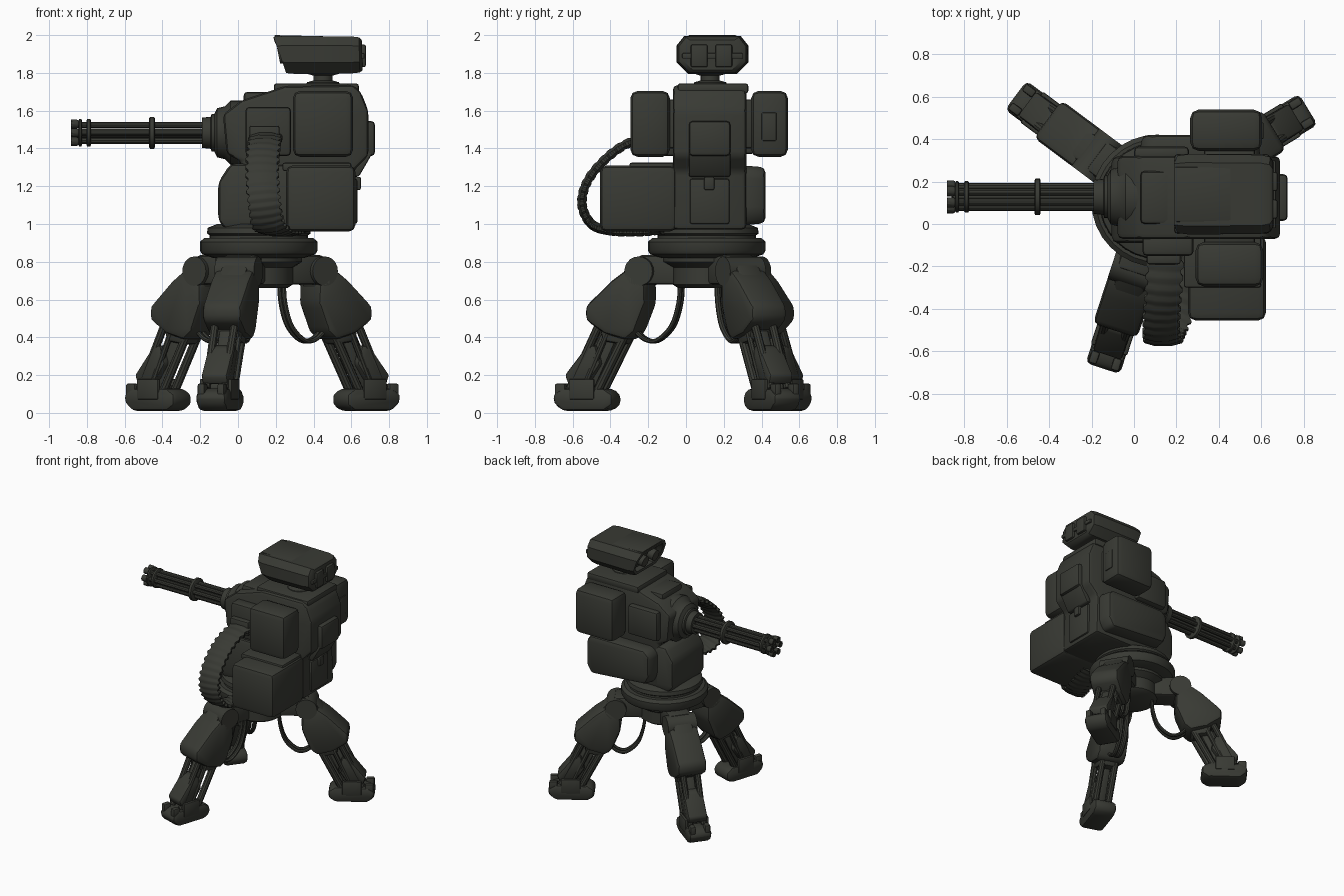
import bpy, bmesh, math
from mathutils import Vector, Matrix

olive = bpy.data.materials.new("dark_olive_metal")
olive.diffuse_color = (0.040, 0.042, 0.034, 1)
I = Matrix.Identity(4)


def finish(name, bm, matrix=I, bevel=0.0, segs=2):
    """Bevel, smooth by angle and link a part."""
    bmesh.ops.recalc_face_normals(bm, faces=bm.faces)
    if bevel:
        edges = [e for e in bm.edges if e.calc_face_angle(0) > 0.3]
        bmesh.ops.bevel(bm, geom=edges, offset=bevel, segments=segs, profile=0.5,
                        affect='EDGES', clamp_overlap=True)
    bm.transform(matrix)
    bmesh.ops.recalc_face_normals(bm, faces=bm.faces)
    for f in bm.faces:
        f.smooth = True
    for e in bm.edges:
        e.smooth = e.calc_face_angle(0) < math.radians(35)
    me = bpy.data.meshes.new(name)
    bm.to_mesh(me)
    bm.free()
    me.materials.append(olive)
    ob = bpy.data.objects.new(name, me)
    bpy.context.collection.objects.link(ob)
    return ob


def prism(name, pts, y0, y1, bevel=0.02, matrix=I, taper=1.0):
    """Extrude an x-z outline from y0 to y1; taper scales the y1 end."""
    bm = bmesh.new()
    cx = sum(p[0] for p in pts) / len(pts)
    cz = sum(p[1] for p in pts) / len(pts)
    a = [bm.verts.new((x, y0, z)) for x, z in pts]
    b = [bm.verts.new((cx + (x - cx) * taper, y1, cz + (z - cz) * taper)) for x, z in pts]
    n = len(pts)
    bm.faces.new(a)
    bm.faces.new(b)
    for i in range(n):
        j = (i + 1) % n
        bm.faces.new((a[i], a[j], b[j], b[i]))
    return finish(name, bm, matrix, bevel)


def box(name, x, y, z, bevel=0.015, matrix=I):
    return prism(name, [(x[0], z[0]), (x[1], z[0]), (x[1], z[1]), (x[0], z[1])],
                 y[0], y[1], bevel, matrix)


def rings_to_mesh(name, rings, matrix=I):
    bm = bmesh.new()
    vs = [[bm.verts.new(p) for p in r] for r in rings]
    n = len(vs[0])
    for a, b in zip(vs, vs[1:]):
        for i in range(n):
            j = (i + 1) % n
            bm.faces.new((a[i], a[j], b[j], b[i]))
    bm.faces.new(vs[0])
    bm.faces.new(vs[-1])
    return finish(name, bm, matrix)


def lathe(name, origin, direction, prof, seg=24, matrix=I):
    """Revolve (radius, distance) pairs around a directed axis."""
    m = Matrix.Translation(origin) @ Vector(direction).to_track_quat('Z', 'Y').to_matrix().to_4x4()
    rings = [[(r * math.cos(k * math.tau / seg), r * math.sin(k * math.tau / seg), h)
              for k in range(seg)] for r, h in prof]
    return rings_to_mesh(name, rings, matrix @ m)


def rod(name, p0, p1, r, seg=12, matrix=I):
    d = Vector(p1) - Vector(p0)
    return lathe(name, p0, d, [(r, 0), (r, d.length)], seg, matrix)


def sweep(name, pts, side, w, h, steps, seg=8, ribs=0.0, matrix=I):
    """Sweep a w x h oval along a smooth path; ribs swells alternate pairs of rings."""
    P = [Vector(p) for p in pts]
    P = [2 * P[0] - P[1]] + P + [2 * P[-1] - P[-2]]
    line = []
    for i in range(1, len(P) - 2):
        for k in range(steps):
            t = k / steps
            a, b, c, d = P[i - 1:i + 3]
            line.append(0.5 * (2 * b + (c - a) * t + (2 * a - 5 * b + 4 * c - d) * t * t
                               + (3 * b - a - 3 * c + d) * t ** 3))
    line.append(P[-2])
    rings = []
    for i, p in enumerate(line):
        t = (line[min(i + 1, len(line) - 1)] - line[max(i - 1, 0)]).normalized()
        s = Vector(side)
        s = (s - t * s.dot(t)).normalized()
        u = t.cross(s)
        g = 1 + (ribs if i % 4 < 2 else 0)
        rings.append([p + s * w * g * math.cos((k + .5) * math.tau / seg)
                      + u * h * g * math.sin((k + .5) * math.tau / seg) for k in range(seg)])
    return rings_to_mesh(name, rings, matrix)


# Turntable and hub
C = (0.11, 0.11, 0)
lathe("turntable", C, (0, 0, 1), [(0.24, 0.82), (0.30, 0.84), (0.312, 0.86), (0.312, 0.905),
      (0.29, 0.925), (0.26, 0.925), (0.26, 0.94), (0.275, 0.95), (0.27, 0.98), (0.22, 1.0)], 32)
lathe("leg_hub", C, (0, 0, 1), [(0.15, 0.66), (0.18, 0.68), (0.18, 0.77), (0.23, 0.80), (0.23, 0.85)], 24)

# Three legs, built in a radial frame: x outward, z up
for n, deg in enumerate((143.3, 31.2, 252)):
    M = Matrix.Translation(C) @ Matrix.Rotation(math.radians(deg), 4, 'Z')
    tag = f"leg_{n + 1}_"
    box(tag + "hub_arm", (0.10, 0.36), (-0.085, 0.085), (0.68, 0.835), 0.02, M)
    rod(tag + "shoulder_joint", (0.345, -0.11, 0.75), (0.345, 0.11, 0.75), 0.078, 20, M)
    prism(tag + "thigh_core", [(0.28, 0.74), (0.40, 0.80), (0.60, 0.56), (0.56, 0.38), (0.44, 0.36)],
          -0.075, 0.075, 0.02, M)
    prism(tag + "thigh_armour", [(0.31, 0.69), (0.41, 0.765), (0.50, 0.70), (0.645, 0.565), (0.645, 0.49),
          (0.54, 0.42), (0.42, 0.385), (0.37, 0.43), (0.31, 0.58)], -0.11, 0.11, 0.028, M)
    prism(tag + "shin_core", [(0.47, 0.44), (0.56, 0.46), (0.71, 0.14), (0.62, 0.12)], -0.035, 0.035, 0.01, M)
    for s in (-1, 1):
        rod(tag + "front_piston", (0.58, s * 0.055, 0.47), (0.745, s * 0.05, 0.13), 0.022, 10, M)
        rod(tag + "rear_piston", (0.44, s * 0.05, 0.41), (0.59, s * 0.05, 0.12), 0.024, 10, M)
        rod(tag + "shin_rod", (0.53, s * 0.065, 0.43), (0.67, s * 0.06, 0.12), 0.016, 8, M)
        box(tag + "ankle_plate", (0.60, 0.74), (s * 0.078 - 0.012, s * 0.078 + 0.012), (0.07, 0.18), 0.008, M)
        box(tag + "toe_lug", (0.765, 0.825), (s * 0.055 - 0.02, s * 0.055 + 0.02), (0.08, 0.155), 0.01, M)
    prism(tag + "shin_guard", [(0.60, 0.36), (0.65, 0.35), (0.77, 0.20), (0.75, 0.15), (0.63, 0.17), (0.57, 0.26)],
          -0.072, 0.072, 0.015, M)
    rod(tag + "ankle_joint", (0.67, -0.08, 0.135), (0.67, 0.08, 0.135), 0.045, 16, M)
    prism(tag + "foot", [(0.50, 0.04), (0.50, 0.10), (0.55, 0.13), (0.78, 0.13), (0.835, 0.10),
          (0.83, 0.05), (0.78, 0.01), (0.55, 0.01)], -0.085, 0.085, 0.025, M)
    for s in (-1, 1):
        sweep(tag + "cable", [(0.14, s * 0.02, 0.70), (0.15, s * 0.02, 0.58), (0.19, s * 0.02, 0.46),
              (0.27, s * 0.02, 0.385), (0.34, s * 0.02, 0.39), (0.41, s * 0.02, 0.45)], (0, 1, 0),
              0.017, 0.012, 5, 8, 0, M)

# Main body
prism("body_column", [(-0.06, 1.37), (-0.08, 1.58), (0.02, 1.655), (0.25, 1.73), (0.61, 1.735), (0.65, 1.70),
      (0.69, 1.60), (0.69, 1.36), (0.61, 1.28), (0.62, 0.97), (0.0, 0.97), (0.02, 1.33)], -0.07, 0.32, 0.025)
prism("lower_body", [(-0.07, 0.97), (-0.105, 1.02), (-0.105, 1.22), (-0.04, 1.32), (0.60, 1.31), (0.60, 0.97)],
      -0.09, 0.32, 0.03)
box("body_top_plate", (0.19, 0.64), (-0.045, 0.33), (1.69, 1.745), 0.015)
box("front_top_block", (0.03, 0.20), (0.0, 0.25), (1.62, 1.70), 0.02)
box("rear_hatch", (0.66, 0.725), (0.015, 0.235), (1.36, 1.545), 0.02)
prism("rear_hatch_lower", [(0.64, 1.38), (0.715, 1.38), (0.64, 1.25), (0.60, 1.25)], 0.015, 0.235, 0.01)
box("rear_lower_panel", (0.59, 0.632), (0.02, 0.23), (1.0, 1.24), 0.012)
box("rear_latch", (0.60, 0.65), (0.095, 0.15), (1.18, 1.25), 0.008)
box("left_cheek", (0.0, 0.26), (0.30, 0.365), (1.37, 1.60), 0.02)
box("feed_block", (0.04, 0.28), (-0.15, -0.05), (1.36, 1.62), 0.02)
box("feed_mouth", (0.06, 0.22), (-0.19, -0.13), (1.41, 1.52), 0.012)

# Side pods
prism("left_lower_pod", [(0.05, 1.03), (0.02, 1.10), (0.02, 1.27), (0.07, 1.31), (0.56, 1.31), (0.60, 1.27),
      (0.60, 1.06), (0.56, 0.99)], 0.30, 0.42, 0.035, taper=0.93)
box("ammo_box", (0.255, 0.622), (-0.455, -0.05), (0.96, 1.31), 0.035)
box("ammo_box_lid", (0.235, 0.60), (-0.30, -0.05), (1.28, 1.325), 0.012)
box("right_upper_pod", (0.29, 0.61), (-0.295, -0.085), (1.355, 1.705), 0.04)
box("left_upper_pod", (0.265, 0.605), (0.345, 0.54), (1.355, 1.705), 0.04)
box("left_pod_panel", (0.59, 0.612), (0.40, 0.48), (1.44, 1.59), 0.008)
box("pod_mount", (0.33, 0.57), (-0.12, 0.37), (1.40, 1.66), 0.015)

# Ribbed ammunition chute
sweep("ammo_chute", [(0.15, -0.12, 1.47), (0.14, -0.30, 1.43), (0.13, -0.43, 1.34), (0.13, -0.525, 1.22),
      (0.14, -0.55, 1.10), (0.16, -0.50, 1.0), (0.20, -0.40, 0.965), (0.25, -0.25, 0.96), (0.28, -0.12, 0.97)],
      (1, 0, 0), 0.083, 0.024, 12, 8, 0.16)

# Rotary gun along -x
G = Vector((0, 0.128, 1.483))
lathe("gun_mount", G, (-1, 0, 0), [(0.17, -0.03), (0.17, 0.04), (0.14, 0.07), (0.13, 0.11), (0.10, 0.125),
      (0.10, 0.14), (0.085, 0.145), (0.08, 0.19), (0.05, 0.19)])
for k in range(6):
    a = k * math.tau / 6
    o = Vector((0, 0.048 * math.cos(a), 0.048 * math.sin(a)))
    rod(f"barrel_{k + 1}", G + o + Vector((-0.12, 0, 0)), G + o + Vector((-0.875, 0, 0)), 0.0175, 10)
    lathe(f"muzzle_{k + 1}", G + o * 1.12 + Vector((-0.845, 0, 0)), (-1, 0, 0),
          [(0.02, 0), (0.024, 0.008), (0.024, 0.038), (0.014, 0.038), (0.014, 0.01)], 10)
rod("barrel_spindle", G + Vector((-0.12, 0, 0)), G + Vector((-0.86, 0, 0)), 0.025, 10)
for k, (x, r, t) in enumerate(((-0.455, 0.086, 0.03), (-0.79, 0.074, 0.025), (-0.835, 0.074, 0.02))):
    lathe(f"barrel_clamp_{k + 1}", G + Vector((x + t / 2, 0, 0)), (-1, 0, 0),
          [(r - 0.008, 0), (r, 0.005), (r, t - 0.005), (r - 0.008, t)], 18)

# Sensor head on its neck
lathe("sensor_neck", (0.45, 0.128, 0), (0, 0, 1), [(0.09, 1.73), (0.085, 1.75), (0.05, 1.76), (0.05, 1.785),
      (0.10, 1.80), (0.10, 1.83)], 20)


def head_ring(x0, x1, k):
    """Octagonal section slanted from x0 at the bottom to x1 at the top."""
    out = []
    for y, z in ((-.13, 0), (.13, 0), (.19, .06), (.19, .15), (.15, .20), (-.15, .20), (-.19, .15), (-.19, .06)):
        zz = 0.1 + (z - 0.1) * k
        out.append((x0 + (x1 - x0) * z / 0.2, 0.14 + y * k, 1.795 + zz))
    return out


head = [head_ring(0.30, 0.235, 0.72), head_ring(0.26, 0.19, 0.80), head_ring(0.255, 0.188, 0.96),
        head_ring(0.30, 0.25, 1.0), head_ring(0.60, 0.60, 0.98), head_ring(0.645, 0.64, 0.93),
        head_ring(0.66, 0.655, 0.80)]
rings_to_mesh("sensor_head", head)
prism("sensor_hood", [(0.19, 2.0), (0.62, 1.99), (0.62, 1.96), (0.205, 1.965)], 0.01, 0.27, 0.008)
for k, y in enumerate((0.07, 0.20)):
    rod(f"sensor_lens_{k + 1}", (0.29, y, 1.905), (0.215, y, 1.89), 0.042, 16)
    box(f"head_rear_panel_{k + 1}", (0.64, 0.677), (y - 0.045, y + 0.045), (1.83, 1.95), 0.01)
box("head_rear_bar", (0.64, 0.67), (-0.02, 0.30), (1.875, 1.905), 0.006)
